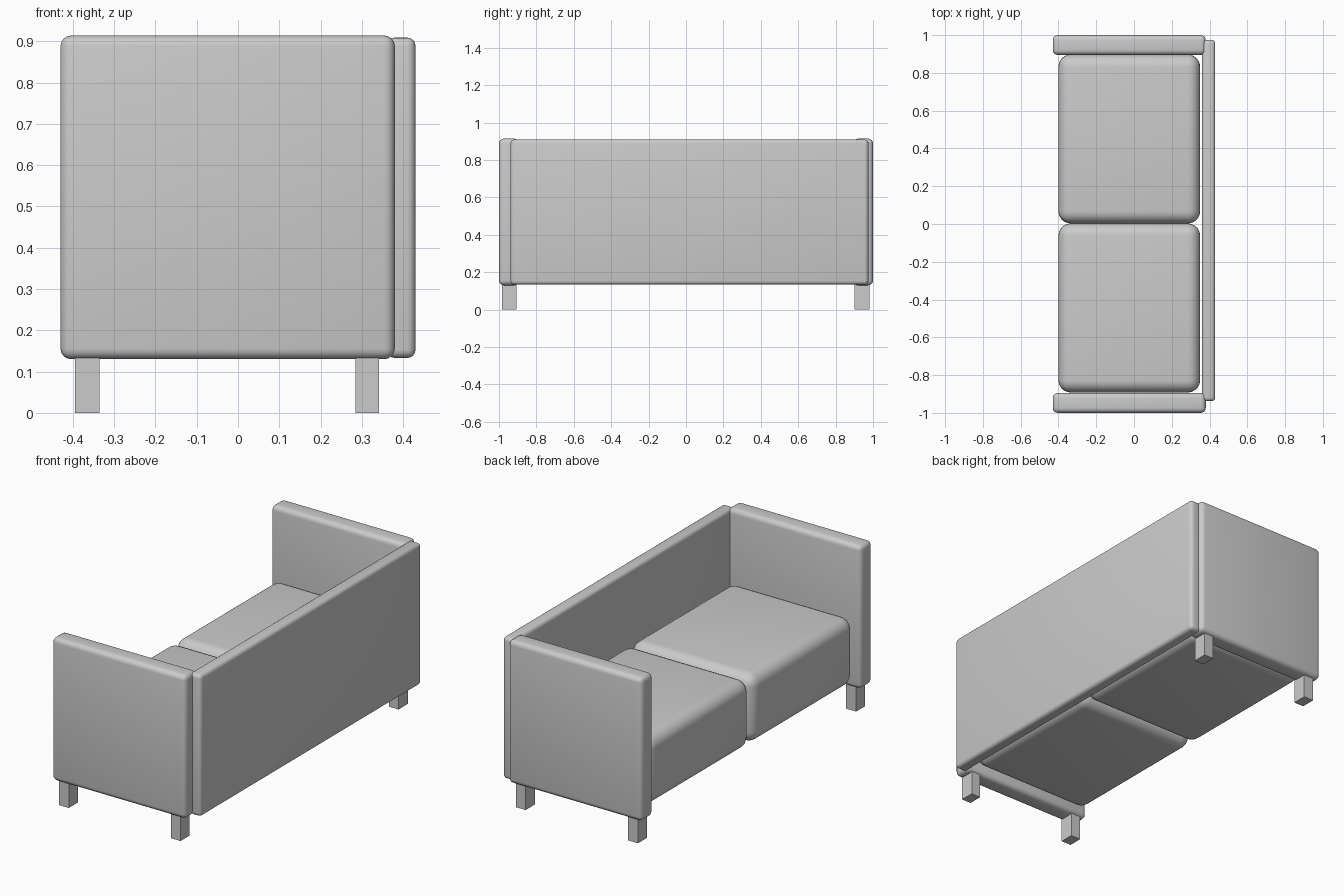
import bpy
import math

if "Cube" in bpy.data.objects:
    bpy.data.objects.remove(bpy.data.objects["Cube"])


def box(name, lo, hi, bevel=0.0, segments=4):
    """Axis-aligned box between two corners, with optional rounded edges."""
    mid = [(a + b) / 2 for a, b in zip(lo, hi)]
    size = [b - a for a, b in zip(lo, hi)]
    bpy.ops.mesh.primitive_cube_add(size=1, location=mid)
    ob = bpy.context.object
    ob.name = name
    ob.scale = size
    bpy.ops.object.transform_apply(location=False, rotation=False, scale=True)
    if bevel:
        mod = ob.modifiers.new("rounding", "BEVEL")
        mod.width = bevel
        mod.segments = segments
        bpy.ops.object.modifier_apply(modifier=mod.name)
        bpy.ops.object.shade_smooth_by_angle(angle=math.radians(40))
    return ob


# Upholstered side panels
box("left_arm", (-0.43, -1.0, 0.13), (0.38, -0.895, 0.914), 0.026)
box("right_arm", (-0.43, 0.895, 0.13), (0.38, 1.0, 0.914), 0.026)

# Backrest panel, set slightly off centre behind the arms
box("backrest", (0.36, -0.938, 0.133), (0.43, 0.975, 0.909), 0.02)

# Two thick seat cushions with a gently crowned top and bottom
for name, y0, y1 in (("left_seat", -0.892, 0.003), ("right_seat", 0.003, 0.897)):
    seat = box(name, (-0.40, y0, 0.155), (0.35, y1, 0.53), 0.065, 6)

# Square legs under the arms
for side, y0, y1 in (("left", -0.985, -0.907), ("right", 0.9, 0.98)):
    box(side + "_front_leg", (-0.395, y0, 0.0), (-0.335, y1, 0.137))
    box(side + "_back_leg", (0.285, y0, 0.0), (0.342, y1, 0.137))
